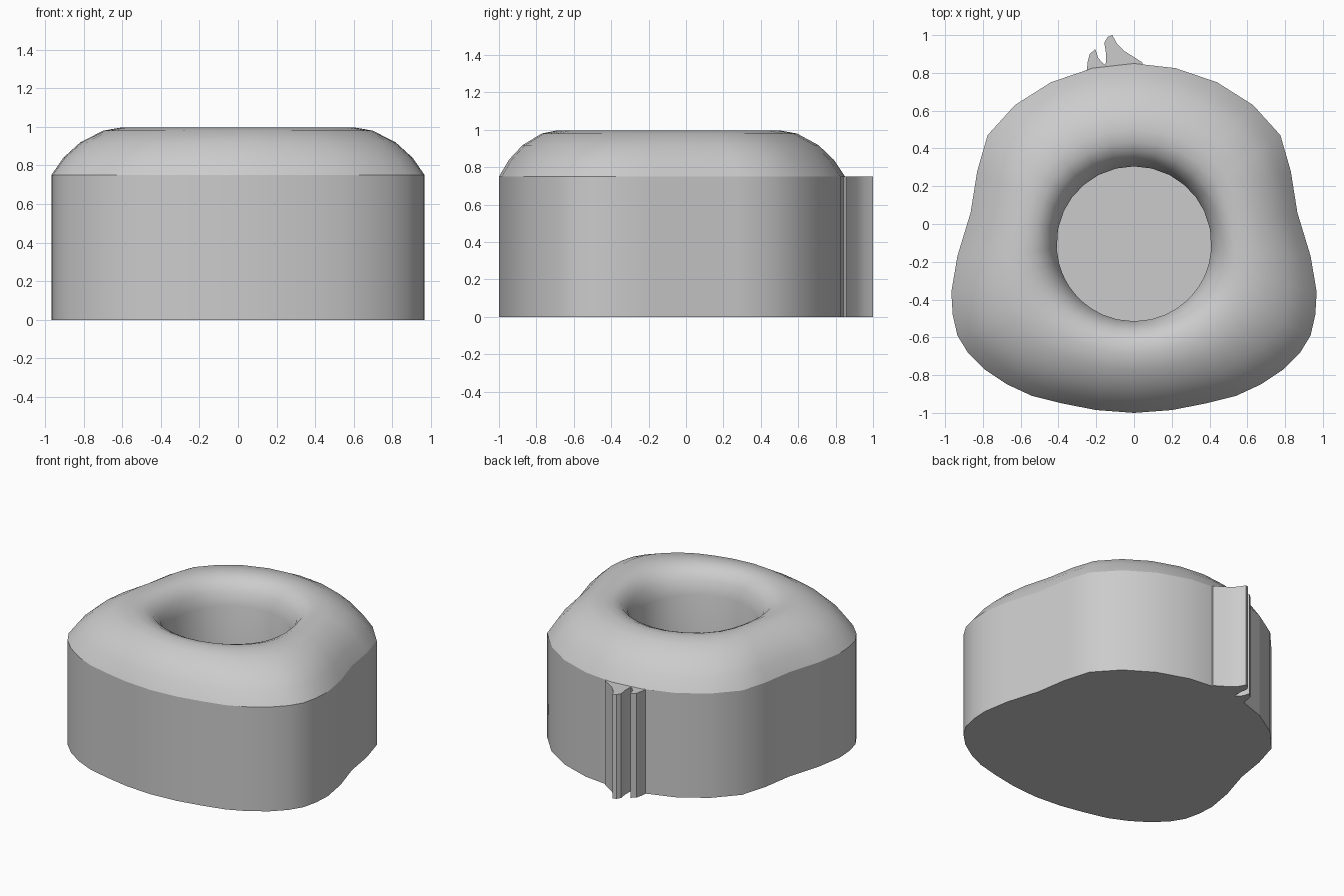
import bpy, bmesh, math
from mathutils import Vector

if "Cube" in bpy.data.objects:
    bpy.data.objects.remove(bpy.data.objects["Cube"], do_unlink=True)

grey = bpy.data.materials.new("plain grey")
grey.use_nodes = True
colour = (0.6, 0.6, 0.6, 1)
grey.diffuse_color = colour
grey.node_tree.nodes["Principled BSDF"].inputs["Base Color"].default_value = colour

SHOULDER = 0.75
HOLE = Vector((0, -0.105))
HOLE_RADIUS = 0.41
FLOOR = 0.15


def loft(name, rings):
    """Skin a stack of closed rings and cap both ends."""
    bm = bmesh.new()
    loops = [[bm.verts.new(p) for p in ring] for ring in rings]
    n = len(loops[0])
    for a, b in zip(loops, loops[1:]):
        for i in range(n):
            j = (i + 1) % n
            bm.faces.new((a[i], a[j], b[j], b[i]))
    bm.faces.new(loops[0][::-1])
    bm.faces.new(loops[-1])
    bmesh.ops.recalc_face_normals(bm, faces=bm.faces)
    mesh = bpy.data.meshes.new(name)
    bm.to_mesh(mesh)
    bm.free()
    mesh.materials.append(grey)
    obj = bpy.data.objects.new(name, mesh)
    bpy.context.collection.objects.link(obj)
    bpy.ops.object.select_all(action="DESELECT")
    obj.select_set(True)
    bpy.context.view_layer.objects.active = obj
    bpy.ops.object.shade_smooth_by_angle(angle=math.radians(30))
    return obj


# Body outline: right half from front to back, then mirrored
half = [(0, -1), (.2, -.985), (.38, -.95), (.54, -.91), (.67, -.85),
        (.79, -.77), (.88, -.68), (.935, -.59), (.96, -.48), (.967, -.36),
        (.935, -.17), (.865, .06), (.83, .28), (.775, .47), (.63, .63),
        (.44, .75), (.22, .825), (0, .85)]
outline = [Vector(p) for p in half + [(-x, y) for x, y in half[-2:0:-1]]]
hole = [HOLE + (p - HOLE).normalized() * HOLE_RADIUS for p in outline]

# Section of the body: share of the way from outline to hole, and height
section = [(0, 0), (0, SHOULDER), (.11, .84), (.26, .918), (.47, .98),
           (.64, .997), (.76, .99), (.86, .965), (.94, .91), (1, .82), (1, FLOOR)]
loft("body", [[(*o.lerp(h, t), z) for o, h in zip(outline, hole)]
              for t, z in section])

# Two curved fins up the back
fins = {
    "small_fin": [(-.44, .75), (-.25, .815), (-.245, .86), (-.235, .9),
                  (-.205, .925), (-.19, .88), (-.165, .85), (-.14, .835), (-.2, .75)],
    "large_fin": [(-.16, .78), (-.15, .84), (-.148, .9), (-.157, .96), (-.14, .99),
                  (-.115, 1), (-.09, .955), (-.05, .915), (.045, .855), (.05, .78)],
}
for name, points in fins.items():
    loft(name, [[(x, y, z) for x, y in points] for z in (0, SHOULDER)])
